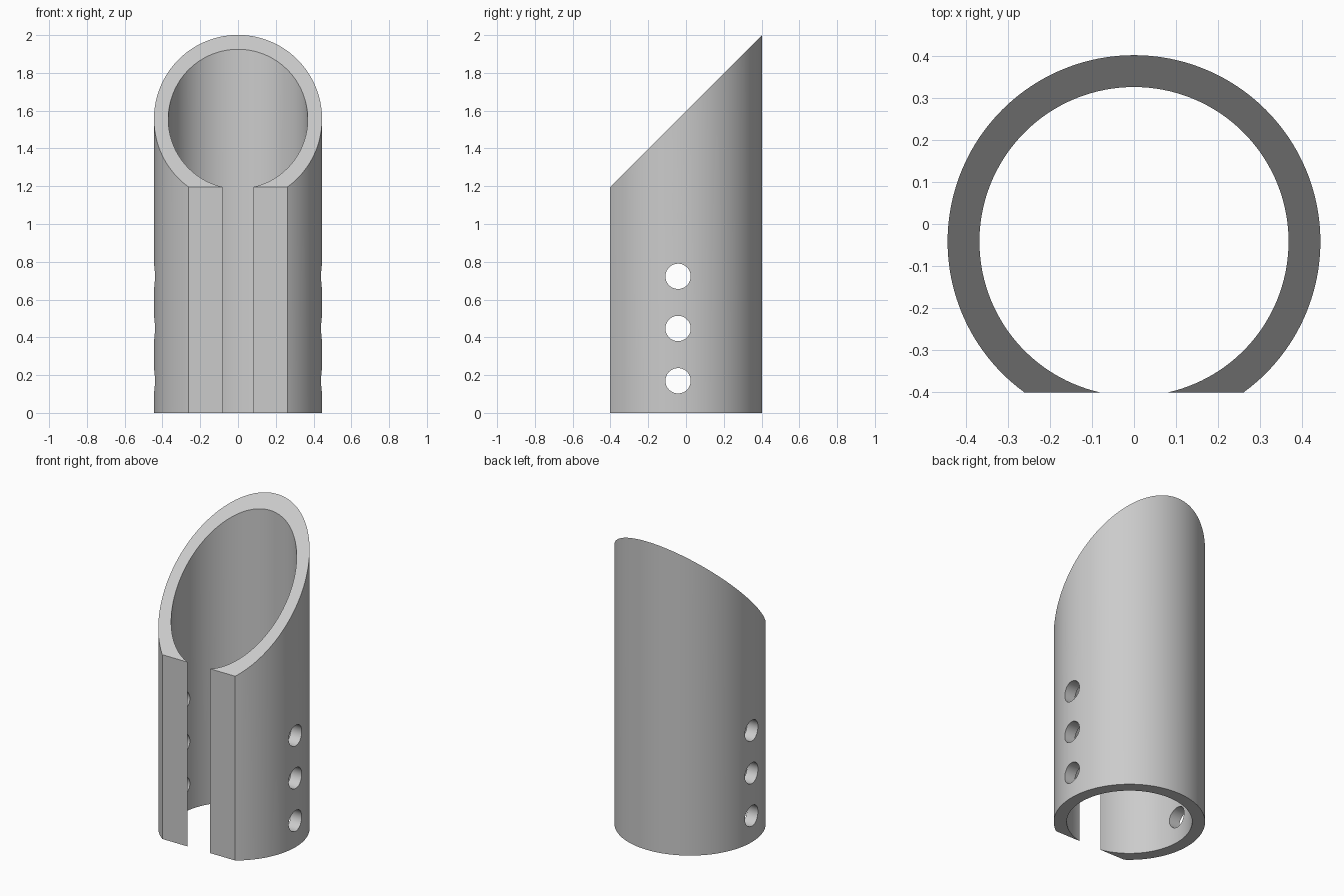
import bpy, bmesh, math

if "Cube" in bpy.data.objects:
    bpy.data.objects.remove(bpy.data.objects["Cube"])

CY, R_OUT, R_IN = -0.042, 0.445, 0.369   # tube axis and radii
FLAT_Y, SLANT = -0.402, 1.598            # front flat, 45 degree cut z = y + SLANT
HOLE_R, HOLE_Z = 0.067, (0.17, 0.447, 0.723, 1.0)

grey = bpy.data.materials.new("plain grey")
grey.diffuse_color = (0.6, 0.6, 0.6, 1)
grey.use_nodes = True
grey.node_tree.nodes["Principled BSDF"].inputs["Base Color"].default_value = grey.diffuse_color


def arc(r, n=128):
    """Circle of radius r, open where the front flat cuts it."""
    a0 = math.asin((FLAT_Y - CY) / r)
    a1 = math.pi - a0
    return [(r * math.cos(a0 + (a1 - a0) * i / n),
             CY + r * math.sin(a0 + (a1 - a0) * i / n)) for i in range(n + 1)]


def finish(bm, name):
    bmesh.ops.recalc_face_normals(bm, faces=bm.faces)
    mesh = bpy.data.meshes.new(name)
    bm.to_mesh(mesh)
    bm.free()
    mesh.materials.append(grey)
    obj = bpy.data.objects.new(name, mesh)
    bpy.context.collection.objects.link(obj)
    return obj


# Slotted tube: C-shaped profile swept up to the slanted cut
outer, inner = arc(R_OUT), arc(R_IN)
bm = bmesh.new()
rings = [[(bm.verts.new((x, y, 0)), bm.verts.new((x, y, y + SLANT))) for x, y in pts]
         for pts in (outer, inner)]
o, n = rings
for i in range(len(o) - 1):
    for ring in rings:
        bm.faces.new((ring[i][0], ring[i + 1][0], ring[i + 1][1], ring[i][1]))
    for k in (0, 1):
        bm.faces.new((o[i][k], o[i + 1][k], n[i + 1][k], n[i][k]))
for e in (0, -1):
    bm.faces.new((o[e][0], n[e][0], n[e][1], o[e][1]))
tube = finish(bm, "slotted_tube")

# Row of round cross holes through both walls
bm = bmesh.new()
for z in HOLE_Z:
    new = bmesh.ops.create_cone(bm, cap_ends=True, segments=48, radius1=HOLE_R,
                                radius2=HOLE_R, depth=1.2)["verts"]
    for v in new:
        x, y, h = v.co
        v.co = (h, CY + y, z + x)
cutter = finish(bm, "hole_cutter")
cutter.hide_render = True

mod = tube.modifiers.new("cross holes", "BOOLEAN")
mod.operation, mod.solver, mod.object = "DIFFERENCE", "EXACT", cutter
bpy.context.view_layer.objects.active = tube
tube.select_set(True)
bpy.ops.object.modifier_apply(modifier=mod.name)
bpy.data.objects.remove(cutter)
bpy.ops.object.shade_smooth_by_angle(angle=math.radians(30))
